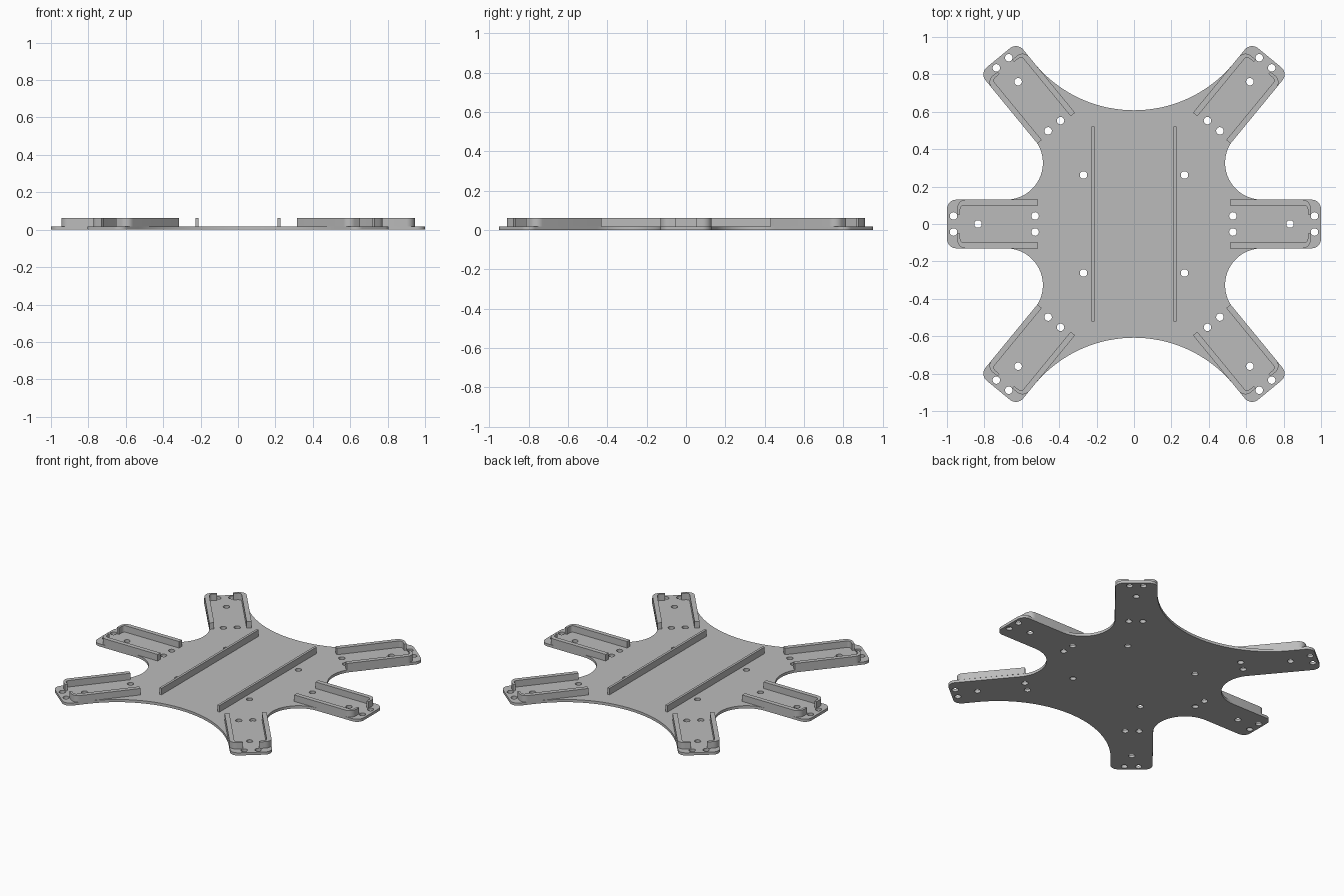
import bpy, bmesh
from math import cos, sin, radians
from mathutils import Matrix, Vector

if "Cube" in bpy.data.objects:
    bpy.data.objects.remove(bpy.data.objects["Cube"], do_unlink=True)

PLATE_TOP, RIB_TOP = 0.018, 0.062
HALF, CORNER, HOLE = 0.13, 0.05, 0.02    # arm half width, tip rounding, hole radius
ANGLE = 50.6                             # heading of the diagonal arms

grey = bpy.data.materials.new("matte_grey")
grey.use_nodes = True
colour = (0.5, 0.5, 0.5, 1)
grey.diffuse_color = colour
grey.node_tree.nodes["Principled BSDF"].inputs["Base Color"].default_value = colour


def arc(cx, cy, r, start, end, steps=12):
    turns = [radians(start + (end - start) * i / steps) for i in range(steps + 1)]
    return [(cx + r * cos(a), cy + r * sin(a)) for a in turns]


def extrude_shape(name, loops, bottom, top):
    """Solid from flat loops; inner loops become holes."""
    curve = bpy.data.curves.new(name, 'CURVE')
    curve.dimensions, curve.fill_mode = '2D', 'BOTH'
    curve.extrude = (top - bottom) / 2
    for loop in loops:
        spline = curve.splines.new('POLY')
        spline.points.add(len(loop) - 1)
        for point, (x, y) in zip(spline.points, loop):
            point.co = (x, y, 0, 1)
        spline.use_cyclic_u = True
    ob = bpy.data.objects.new(name, curve)
    bpy.context.collection.objects.link(ob)
    ob.location.z = (bottom + top) / 2
    bpy.ops.object.select_all(action='DESELECT')
    ob.select_set(True)
    bpy.context.view_layer.objects.active = ob
    bpy.ops.object.convert(target='MESH')
    ob = bpy.context.object
    ob.name = name
    bm = bmesh.new()
    bm.from_mesh(ob.data)
    bmesh.ops.remove_doubles(bm, verts=bm.verts, dist=0.0001)
    bmesh.ops.recalc_face_normals(bm, faces=bm.faces)
    bm.to_mesh(ob.data)
    bm.free()
    ob.data.materials.clear()
    ob.data.materials.append(grey)
    bpy.ops.object.shade_smooth_by_angle(angle=radians(30))
    return ob


# Arm layout: each arm is the +x arm moved to its own tip, then mirrored
straight = Matrix.Identity(4)
diagonal = (Matrix.Translation((0.725, 0.889, 0)) @ Matrix.Rotation(radians(ANGLE), 4, 'Z')
            @ Matrix.Translation((-1, 0, 0)))


def flip(sx, sy):
    return Matrix.Diagonal((sx, sy, 1, 1))


arms = {"left_middle": straight, "right_middle": flip(-1, 1),
        "left_rear": diagonal, "right_rear": flip(-1, 1) @ diagonal,
        "left_front": flip(1, -1) @ diagonal, "right_front": flip(-1, -1) @ diagonal}


def moved(matrix, points):
    return [(matrix @ Vector((x, y, 0))).to_2d()[:] for x, y in points]


# Base plate: one quarter outline, mirrored twice
inset = 1 - CORNER
side = HALF - CORNER
tip = arc(inset, side, CORNER, 90, 0, 8)
diagonal_tip = tip + [(x, -y) for x, y in reversed(tip)]
quarter = (arc(0, 1.298, 0.69, -90, ANGLE - 90, 24) + moved(diagonal, diagonal_tip)
           + arc(0.684, 0.327, 0.197, ANGLE + 90, 270, 24) + tip)
half = quarter + [(x, -y) for x, y in reversed(quarter)]
outline = half + [(-x, y) for x, y in reversed(half[1:-1])]

# Screw holes
arm_holes = [(0.965, 0.043), (0.965, -0.043), (0.834, 0), (0.529, 0.043), (0.529, -0.043)]
centres = [(sx * 0.27, sy * 0.262) for sx in (1, -1) for sy in (1, -1)]
for matrix in arms.values():
    centres += moved(matrix, arm_holes)
holes = [arc(x, y, HOLE, 0, 360, 24)[:-1] for x, y in centres]
extrude_shape("base_plate", [outline] + holes, 0, PLATE_TOP)

# Hooked side walls along both edges of every arm
wall = ([(0.513, HALF)] + arc(0.9, 0.085, 0.045, 90, 0, 8) + [(0.945, 0.05), (0.929, 0.05)]
        + arc(0.909, 0.08, 0.02, 0, 90, 6) + [(0.513, 0.1)])
for name, matrix in arms.items():
    for label, sign in (("a", 1), ("b", -1)):
        extrude_shape(f"{name}_arm_wall_{label}", [moved(matrix @ flip(1, sign), wall)],
                      PLATE_TOP, RIB_TOP)

# Long ribs down the body
for name, sx in (("left", 1), ("right", -1)):
    rib = [(sx * x, y) for x, y in ((0.21, -0.521), (0.226, -0.521), (0.226, 0.521), (0.21, 0.521))]
    extrude_shape(f"{name}_body_rib", [rib], PLATE_TOP, RIB_TOP)
